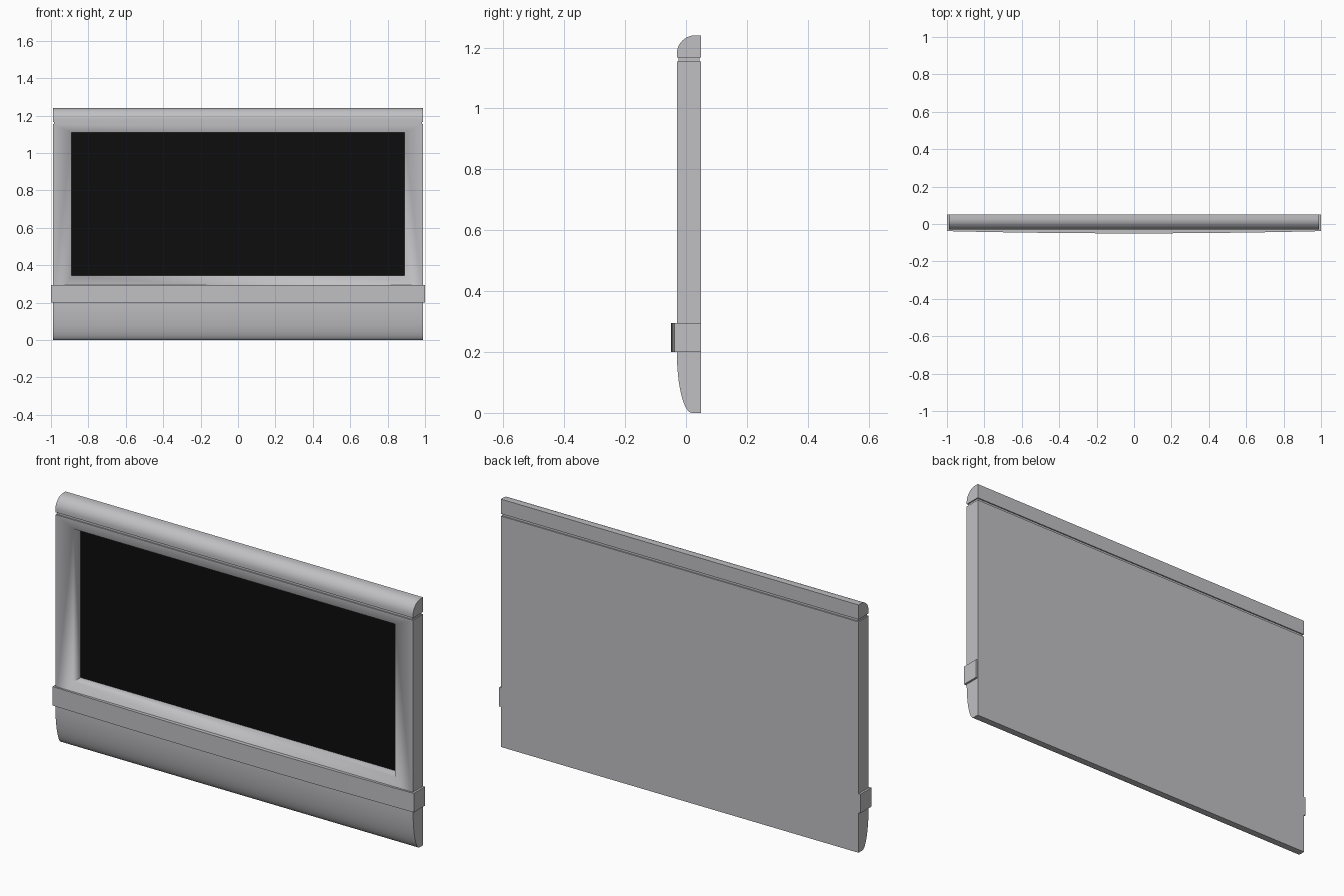
import bpy, bmesh, math

cube = bpy.data.objects.get("Cube")
if cube:
    bpy.data.objects.remove(cube, do_unlink=True)


def material(name, color):
    mat = bpy.data.materials.new(name)
    mat.use_nodes = True
    mat.diffuse_color = color
    mat.node_tree.nodes["Principled BSDF"].inputs["Base Color"].default_value = color
    return mat


GREY = material("silver grey", (0.53, 0.53, 0.55, 1))
BLACK = material("screen black", (0.004, 0.004, 0.004, 1))
BACK, FRONT, HALF = 0.05, -0.03, 0.99


def prism(name, outline, vector, mat):
    """Extrude a closed outline along a vector, smooth its curved sides."""
    bm = bmesh.new()
    base = bm.faces.new([bm.verts.new(p) for p in outline])
    top = bmesh.ops.extrude_face_region(bm, geom=[base])["geom"]
    verts = [v for v in top if isinstance(v, bmesh.types.BMVert)]
    bmesh.ops.translate(bm, verts=verts, vec=vector)
    bmesh.ops.recalc_face_normals(bm, faces=bm.faces)
    mesh = bpy.data.meshes.new(name)
    bm.to_mesh(mesh)
    bm.free()
    mesh.materials.append(mat)
    mesh.shade_smooth()
    mesh.set_sharp_from_angle(angle=math.radians(25))
    obj = bpy.data.objects.new(name, mesh)
    bpy.context.collection.objects.link(obj)
    return obj


def across(name, profile, half, mat=GREY):
    """Run a (y, z) profile across the full width."""
    return prism(name, [(-half, y, z) for y, z in profile], (2 * half, 0, 0), mat)


def box(name, half, y0, y1, z0, z1, mat=GREY):
    return across(name, [(y0, z0), (y1, z0), (y1, z1), (y0, z1)], half, mat)


def quarter(cy, cz, ry, rz, steps=16):
    """Quarter ellipse from the front face towards the top or bottom."""
    angles = [math.pi / 2 * i / steps for i in range(steps + 1)]
    return [(cy - ry * math.cos(a), cz + rz * math.sin(a)) for a in angles]


# Main panel with its curved lower front
panel = across("main_panel",
               quarter(0.02, 0.2, 0.05, -0.2) + [(BACK, 0), (BACK, 1.155), (FRONT, 1.155)],
               HALF)

# Recess for the screen
cutter = box("screen_cutter", 0.89, -0.1, 0.03, 0.345, 1.11)
cutter.hide_render = True
cut = panel.modifiers.new("screen_recess", 'BOOLEAN')
cut.object = cutter
cut.operation = 'DIFFERENCE'
cut.solver = 'EXACT'
bpy.context.view_layer.objects.active = panel
bpy.ops.object.modifier_apply(modifier=cut.name)
bpy.data.objects.remove(cutter, do_unlink=True)

# Screen at the bottom of the recess
box("screen", 0.89, 0.026, 0.031, 0.345, 1.11, BLACK)

# Rounded top rail, set off by a shallow groove
across("top_rail",
       [(FRONT, 1.167)] + quarter(0.03, 1.18, 0.06, 0.06) + [(BACK, 1.24), (BACK, 1.167)],
       HALF)
box("groove_core", HALF - 0.006, FRONT + 0.006, BACK - 0.006, 1.15, 1.172)

# Slightly bowed band around the lower front
steps = 24
bow = []
for i in range(steps + 1):
    x = 2 * i / steps - 1
    bow.append((x, -0.05 + 0.012 * x * x, 0.2))
prism("front_band", bow + [(1, BACK - 0.0005, 0.2), (-1, BACK - 0.0005, 0.2)],
      (0, 0, 0.095), GREY)
